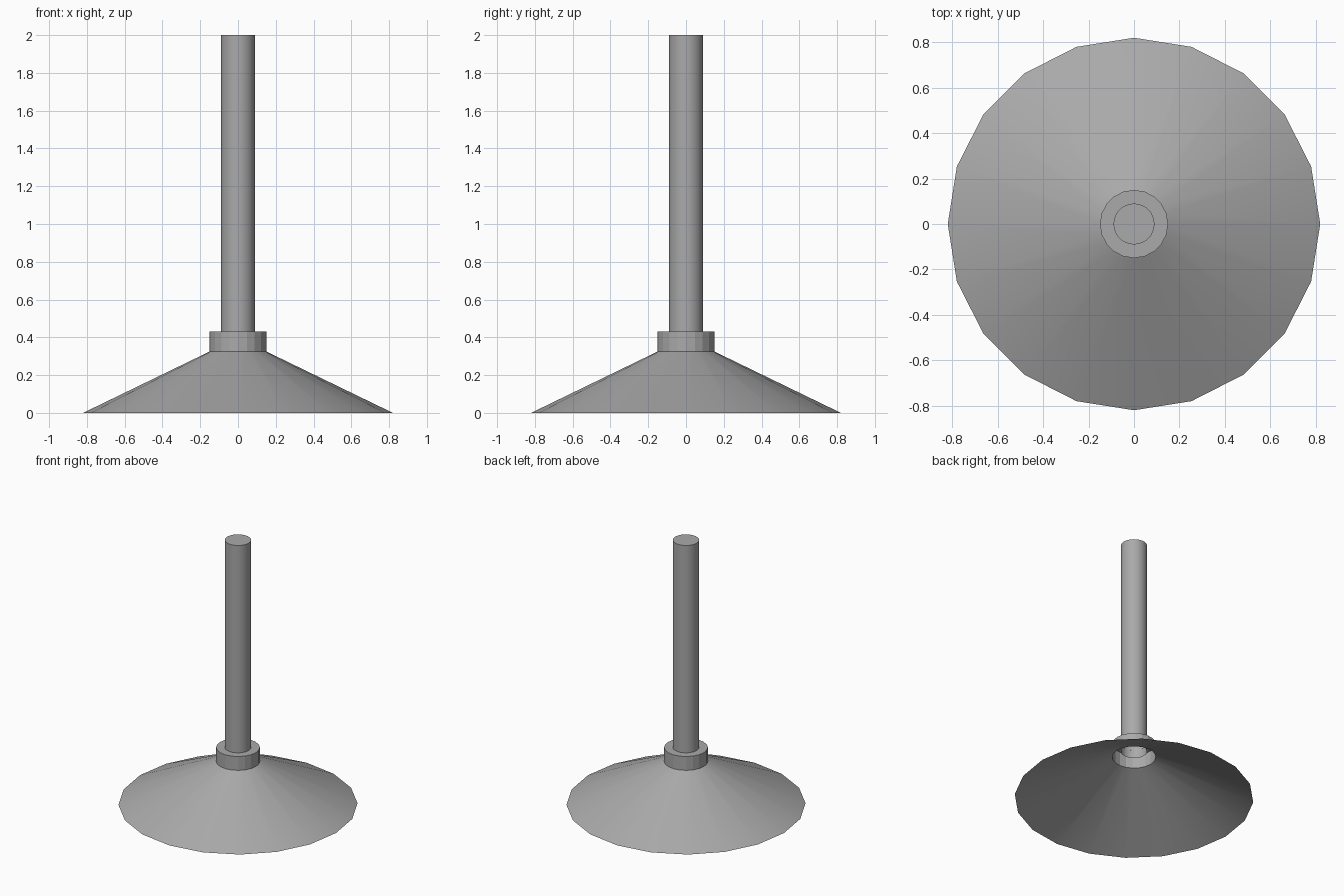
import bpy, bmesh, math

if "Cube" in bpy.data.objects:
    bpy.data.objects.remove(bpy.data.objects["Cube"], do_unlink=True)

# One plain grey for everything
GREY = (0.4, 0.4, 0.4, 1.0)
grey = bpy.data.materials.new("plain grey")
grey.use_nodes = True
grey.diffuse_color = GREY
grey.node_tree.nodes["Principled BSDF"].inputs["Base Color"].default_value = GREY


def lathe(name, profile, sides, cap_top=False, smooth=True):
    """Turn a bottom-to-top (radius, z) profile around the z axis."""
    bm = bmesh.new()
    rings = []
    for r, z in profile:
        rings.append([bm.verts.new((r * math.cos(2 * math.pi * i / sides),
                                    r * math.sin(2 * math.pi * i / sides), z))
                      for i in range(sides)])
    for low, high in zip(rings, rings[1:]):
        for i in range(sides):
            j = (i + 1) % sides
            bm.faces.new((low[i], low[j], high[j], high[i]))
    if cap_top:
        bm.faces.new(rings[-1])
    mesh = bpy.data.meshes.new(name)
    bm.to_mesh(mesh)
    bm.free()
    mesh.materials.append(grey)
    obj = bpy.data.objects.new(name, mesh)
    bpy.context.collection.objects.link(obj)
    if smooth:
        bpy.ops.object.select_all(action='DESELECT')
        obj.select_set(True)
        bpy.context.view_layer.objects.active = obj
        bpy.ops.object.shade_smooth_by_angle(angle=math.radians(30))
    return obj


# Wide hollow cone, open underneath
lathe("cone_base", [(0.82, 0.0), (0.15, 0.325)], 20)

# Collar: upright wall and a flat ring closing in on the pole
lathe("collar", [(0.15, 0.325), (0.15, 0.43), (0.09, 0.43)], 20, smooth=False)

# Pole, ending inside the collar
lathe("pole", [(0.09, 0.37), (0.09, 2.0)], 32, cap_top=True)
